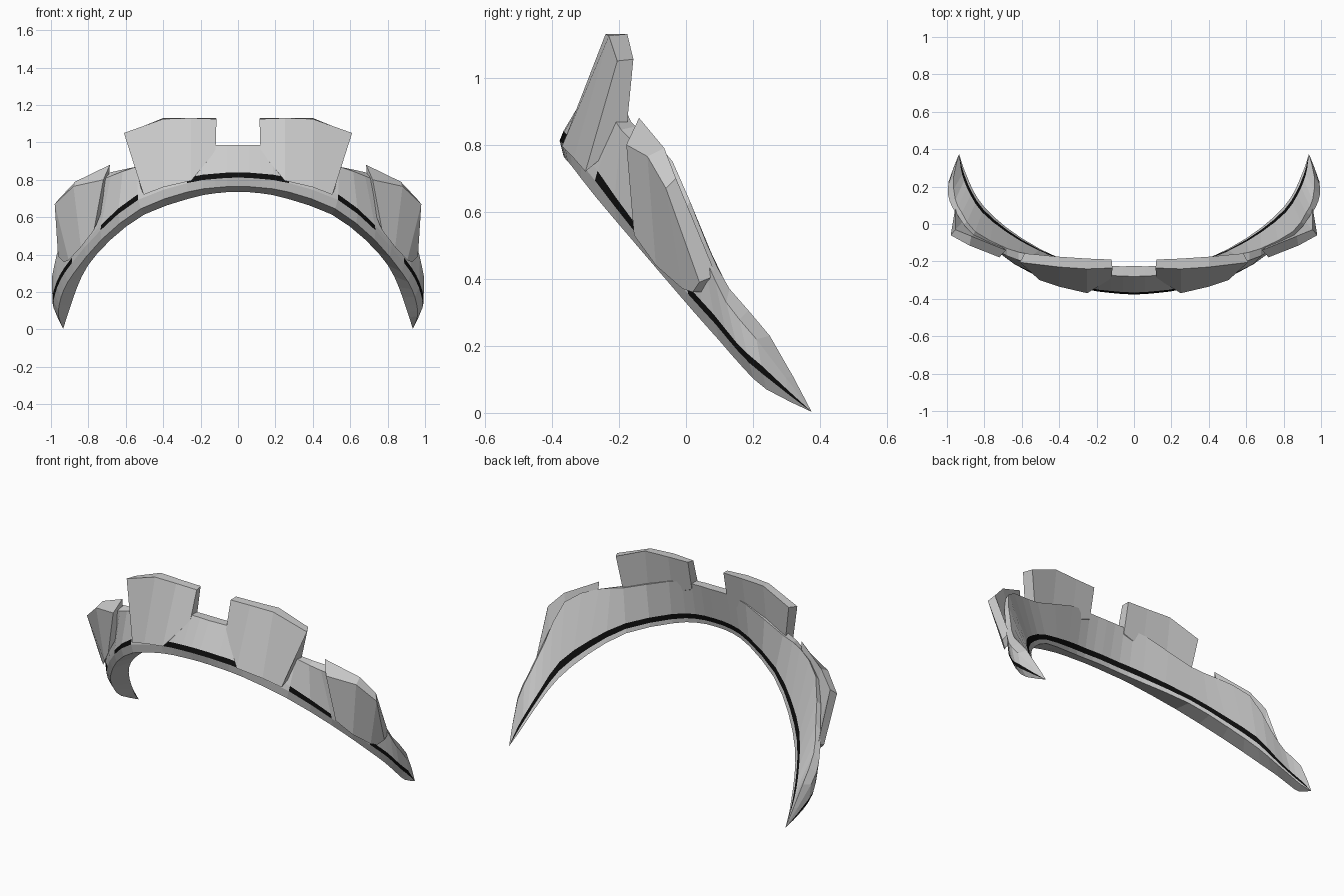
import bpy, bmesh
from mathutils import Vector as V

if "Cube" in bpy.data.objects:
    bpy.data.objects.remove(bpy.data.objects["Cube"])

black = bpy.data.materials.new("dark_trim")
black.diffuse_color = (0.004, 0.004, 0.004, 1)
black.use_nodes = True
black.node_tree.nodes["Principled BSDF"].inputs["Base Color"].default_value = black.diffuse_color
grey = bpy.data.materials.new("grey_shell")
grey.diffuse_color = (0.8, 0.8, 0.8, 1)
grey.use_nodes = True
grey.node_tree.nodes["Principled BSDF"].inputs["Base Color"].default_value = grey.diffuse_color


def loft(name, sections, is_black=lambda i, j: False, caps=True):
    """Skin a row of closed cross-sections with flat faces."""
    bm = bmesh.new()
    rings = [[bm.verts.new(p) for p in s] for s in sections]
    n = len(rings[0])
    for i in range(len(rings) - 1):
        for j in range(n):
            k = (j + 1) % n
            f = bm.faces.new((rings[i][j], rings[i][k], rings[i + 1][k], rings[i + 1][j]))
            f.material_index = int(is_black(i, j))
    if caps:
        bm.faces.new(rings[0])
        bm.faces.new(rings[-1])
    bmesh.ops.remove_doubles(bm, verts=bm.verts, dist=0.0005)
    bmesh.ops.recalc_face_normals(bm, faces=bm.faces)
    me = bpy.data.meshes.new(name)
    bm.to_mesh(me)
    bm.free()
    me.materials.append(grey)
    me.materials.append(black)
    ob = bpy.data.objects.new(name, me)
    bpy.context.collection.objects.link(ob)
    return ob


def mirrored(s):
    return [V((-p[0], p[1], p[2])) for p in s]


def refine(pts):
    """Insert a smooth midpoint between each pair of points."""
    p = [V(q) for q in pts]
    p = mirrored([p[1]]) + p + [p[-1]]
    out = []
    for i in range(1, len(p) - 2):
        out += [p[i], (9 * (p[i] + p[i + 1]) - p[i - 1] - p[i + 2]) / 16]
    return out + [p[-1]]


# Arched band: inner lower edge, front lower edge, outer top, inner top
tip = (.935, .375, .003)
inner_low = [(0, -.28, .735), (.12, -.275, .728), (.26, -.24, .70), (.50, -.135, .615),
             (.68, -.02, .48), (.80, .09, .345), (.86, .18, .225), (.895, .26, .125),
             (.915, .31, .065), tip]
front_low = [(0, -.365, .765), (.12, -.36, .758), (.27, -.34, .735), (.52, -.27, .645),
             (.73, -.13, .48), (.875, .02, .305), (.93, .10, .215), (.955, .17, .135),
             (.96, .24, .07), tip]
outer_top = [(0, -.28, .985), (.12, -.275, .985), (.26, -.26, .97), (.54, -.21, .87),
             (.68, -.17, .82), (.86, -.06, .72), (.945, .05, .48), (.985, .12, .33),
             (.993, .21, .22), tip]
inner_top = [(0, -.225, .985), (.12, -.225, .985), (.26, -.205, .97), (.54, -.165, .87),
             (.68, -.13, .84), (.85, -.04, .75), (.92, .06, .51), (.955, .13, .37),
             (.965, .25, .23), tip]


def band_section(i, f, a, b):
    d = a - f
    step = min(.05, .3 * d.length)
    d = d.normalized() * step
    out = V((f.x * .018, -(1 - f.x) * .03, 0)) * (step / .05)
    return [i, f, f + d + out, f + d * 1.6 + out, a, b, i.lerp(b, .22), i.lerp(b, .10)]


half = [band_section(*p) for p in
        zip(*map(refine, (inner_low, front_low, outer_top, inner_top)))]
sections = [mirrored(s) for s in reversed(half[1:])] + half
n_half = len(half) - 1


def trim(i, j):
    k = (i - n_half if i >= n_half else n_half - 1 - i) // 2
    return j == 6 or (j == 2 and k in (0, 1, 3, 5, 6, 7, 8))


loft("arched_band", sections, trim, caps=False)

# Raised panels: each section is bottom outer, top outer, top inner, bottom inner
tall = [[(.12, -.29, .955), (.115, -.235, 1.125), (.12, -.19, 1.13), (.12, -.228, .95)],
        [(.25, -.37, .795), (.25, -.24, 1.13), (.25, -.185, 1.13), (.25, -.225, .90)],
        [(.40, -.335, .76), (.40, -.23, 1.125), (.40, -.175, 1.13), (.40, -.21, .86)],
        [(.505, -.30, .72), (.61, -.205, 1.05), (.585, -.157, 1.055), (.545, -.18, .82)]]
side = [[(.77, -.155, .53), (.72, -.178, .80), (.685, -.14, .88), (.70, -.12, .70)],
        [(.84, -.09, .44), (.88, -.115, .765), (.87, -.065, .79), (.82, -.04, .55)],
        [(.905, -.01, .37), (.98, -.06, .67), (.955, -.03, .70), (.90, .03, .42)],
        [(.93, .02, .36), (.962, .04, .39), (.955, .09, .41), (.925, .07, .36)]]
for name, panel in (("tall_panel", tall), ("side_panel", side)):
    loft(name + "_right", panel)
    loft(name + "_left", [mirrored(s) for s in panel])
